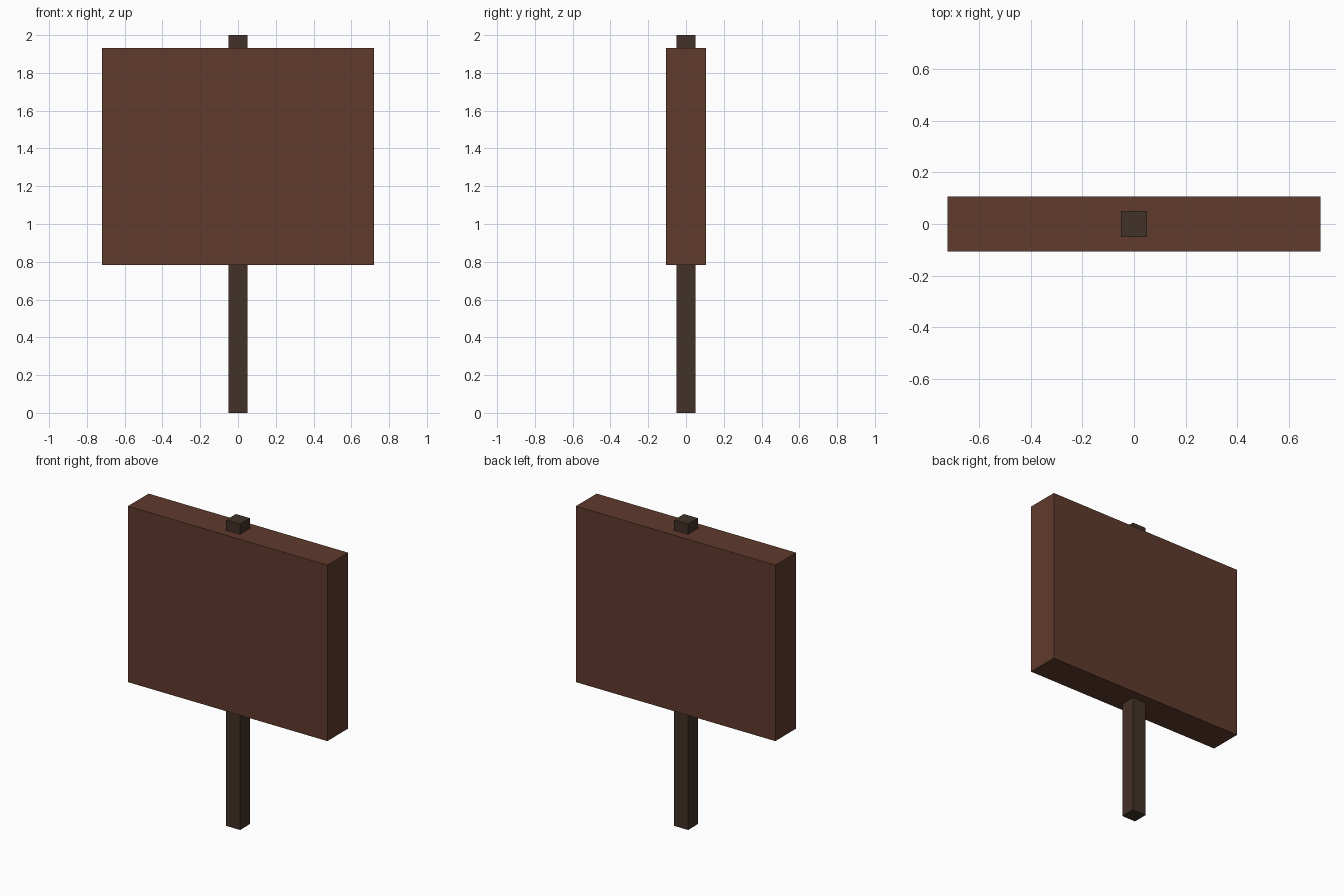
import bpy

if "Cube" in bpy.data.objects:
    bpy.data.objects.remove(bpy.data.objects["Cube"])


def material(name, rgb):
    mat = bpy.data.materials.new(name)
    mat.diffuse_color = (*rgb, 1.0)
    mat.use_nodes = True
    mat.node_tree.nodes["Principled BSDF"].inputs["Base Color"].default_value = mat.diffuse_color
    return mat


def box(name, size, z_bottom, mat):
    """Box centred on x and y, standing on z_bottom."""
    bpy.ops.mesh.primitive_cube_add(size=1, location=(0, 0, z_bottom + size[2] / 2))
    obj = bpy.context.object
    obj.name = name
    obj.scale = size
    bpy.ops.object.transform_apply(location=False, rotation=False, scale=True)
    obj.data.materials.append(mat)
    return obj


dark_wood = material("dark_wood", (0.055, 0.032, 0.021))
red_wood = material("red_wood", (0.115, 0.043, 0.026))

# Square post running the full height
box("post", (0.10, 0.10, 2.0), 0.0, dark_wood)

# Thick sign board, with the post tip showing above it
box("sign_board", (1.442, 0.214, 1.15), 0.782, red_wood)
